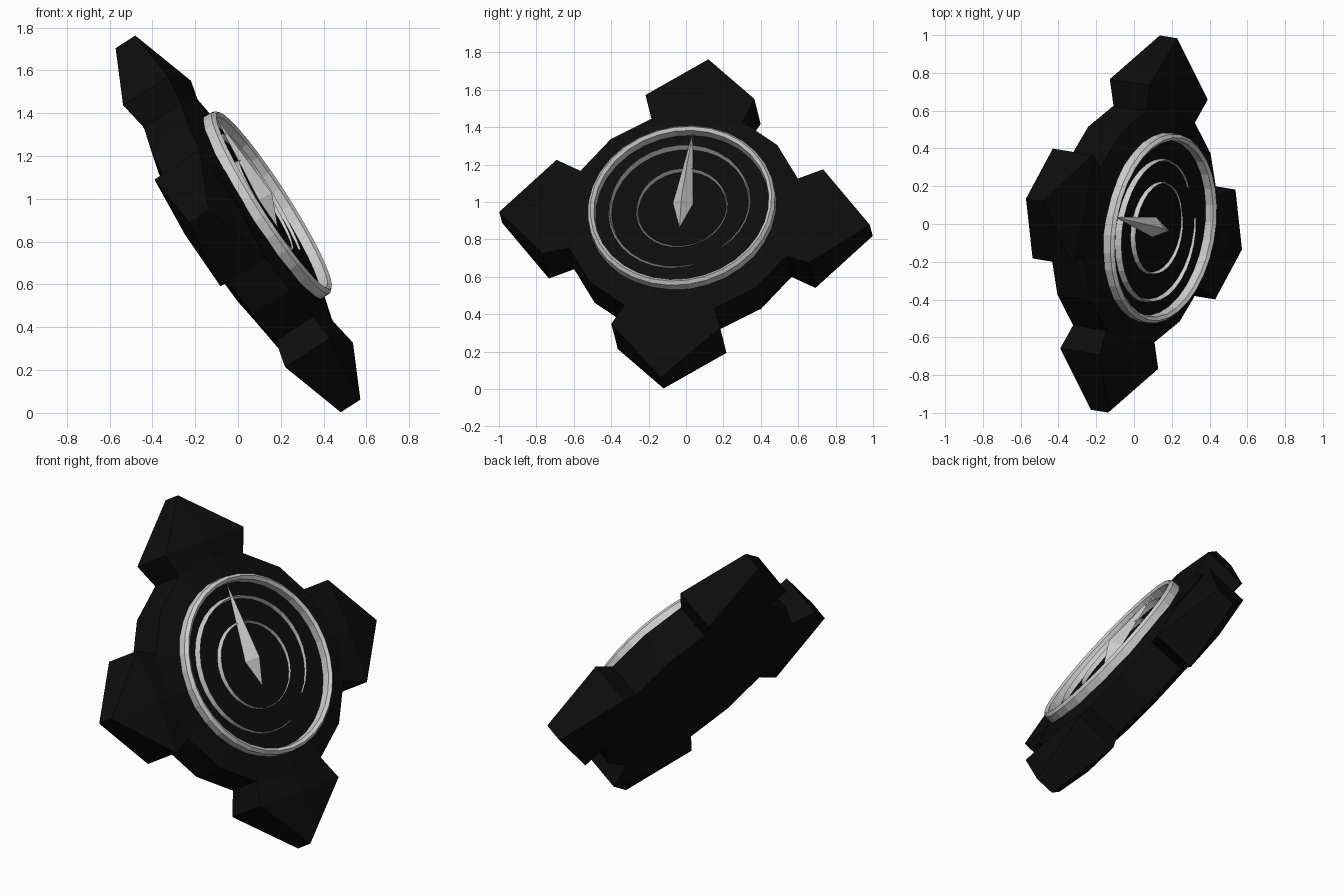
import bpy, bmesh
from math import sin, cos, pi, radians
from mathutils import Vector, Matrix

if "Cube" in bpy.data.objects:
    bpy.data.objects.remove(bpy.data.objects["Cube"])

# Tilted frame: local x = side lobe, y = upper lobe, z = face normal
up = Vector((-0.522, 0.126, 0.844)).normalized()
side = Vector((0.184, 0.982, -0.04))
side = (side - side.dot(up) * up).normalized()
nrm = side.cross(up)
FRAME = Matrix.Translation((0, 0, 0.883)) @ Matrix((side, up, nrm)).transposed().to_4x4()


def make(name, bm, mat=None):
    bmesh.ops.remove_doubles(bm, verts=bm.verts, dist=1e-5)
    bmesh.ops.recalc_face_normals(bm, faces=bm.faces)
    me = bpy.data.meshes.new(name)
    bm.to_mesh(me)
    bm.free()
    ob = bpy.data.objects.new(name, me)
    ob.matrix_world = FRAME
    bpy.context.collection.objects.link(ob)
    if mat:
        me.materials.append(mat)
    return ob


def polar(r, deg, w):
    a = radians(deg)
    return Vector((r * cos(a), r * sin(a), w))


black = bpy.data.materials.new("black")
black.diffuse_color = (0.004, 0.004, 0.004, 1)
black.use_nodes = True
black.node_tree.nodes["Principled BSDF"].inputs["Base Color"].default_value = black.diffuse_color

# Body: 16-sided disc with four pointed lobes, same on front and back
bm = bmesh.new()


def face(*pts):
    bm.faces.new([bm.verts.new(p) for p in pts])


STEP = 22.5
for k in range(4):
    base = k * 90
    for s in (1, -1):
        rim = [polar(0.64, base + (i - 1) * STEP, s * (0.14 if i == 1 else 0.105)) for i in range(4)]
        rim.append(polar(0.64, base + 67.5, s * 0.105))
        inner = [polar(0.5, base + (i - 1) * STEP, s * 0.145) for i in range(5)]
        for i in range(4):
            face(Vector((0, 0, s * 0.145)), inner[i], inner[i + 1])
            face(inner[i], rim[i], rim[i + 1], inner[i + 1])
        sh = [polar(0.783, base - 22.2, s * 0.126), polar(0.725, base, s * 0.14),
              polar(0.783, base + 22.2, s * 0.126)]
        tip = polar(1.008, base, s * 0.055)
        for i in range(2):
            face(rim[i], sh[i], sh[i + 1], rim[i + 1])
            face(sh[i], tip, sh[i + 1])
        line = [rim[0], sh[0], tip, sh[2], rim[2], rim[3], rim[4]]
        if s == 1:
            for a, b in zip(line, line[1:]):
                flip = Vector((1, 1, -1))
                face(a, b, b * flip, a * flip)
make("body", bm, black)

# Rim ring around the dial
bm = bmesh.new()
N = 32
prof = [(0.508, 0.135), (0.506, 0.185), (0.49, 0.202), (0.472, 0.19), (0.468, 0.135)]
for i in range(N):
    a, b = 360 * i / N, 360 * (i + 1) / N
    for (r0, w0), (r1, w1) in zip(prof, prof[1:] + prof[:1]):
        face(polar(r0, a, w0), polar(r1, a, w1), polar(r1, b, w1), polar(r0, b, w0))
make("rim_ring", bm)


# Tapered dial arcs: triangular section, thin at both ends
def arc(name, start, end, radii, width, height):
    global bm
    bm = bmesh.new()
    n = 30
    secs = []
    for i in range(n + 1):
        t = i / n
        r = (1 - t) * radii[0] + t * radii[2] + 4 * t * (1 - t) * (radii[1] - (radii[0] + radii[2]) / 2)
        k = 0.25 + 0.75 * sin(pi * t)
        d = start + (end - start) * t
        secs.append([polar(r + width * k, d, 0.14), polar(r, d, 0.147 + height * k),
                     polar(r - width * k, d, 0.14)])
    for p, q in zip(secs, secs[1:]):
        for j in range(3):
            face(p[j], p[j - 1], q[j - 1], q[j])
    face(*secs[0])
    face(*secs[-1])
    make(name, bm)


arc("outer_arc", -43, 286, (0.335, 0.392, 0.362), 0.012, 0.032)
arc("inner_arc", -60, 300, (0.235, 0.245, 0.235), 0.009, 0.025)

# Needle: faceted spear pointing to the upper lobe
bm = bmesh.new()
loop = [Vector(p) for p in ((0, 0.47, 0.175), (-0.055, 0.035, 0.15), (0, -0.118, 0.15), (0.055, 0.035, 0.15))]
for apex in (Vector((0, 0.035, 0.212)), Vector((0, 0.035, 0.14))):
    for i in range(4):
        face(loop[i - 1], loop[i], apex)
make("needle", bm)
